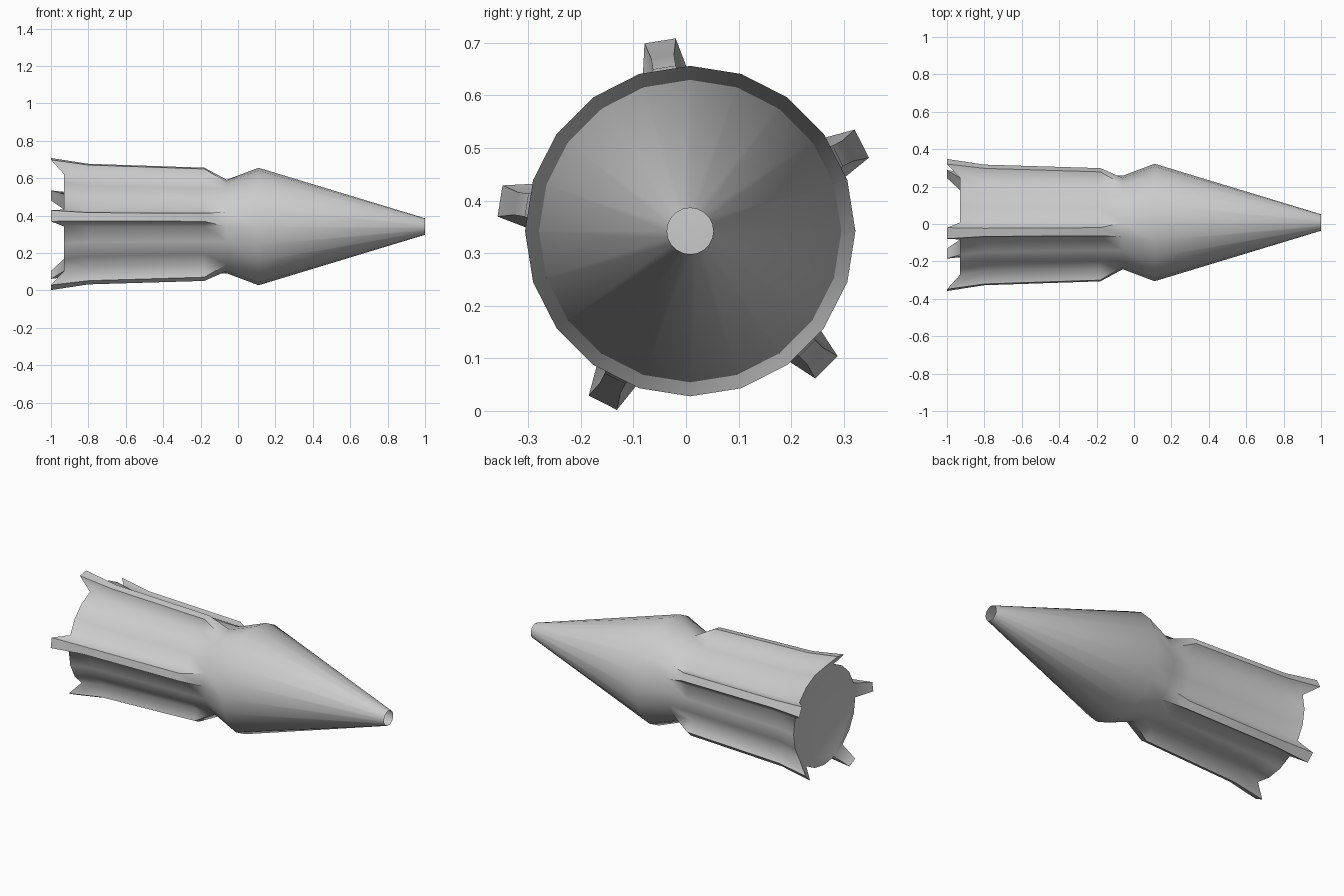
import bpy, bmesh
from math import sin, cos, radians

if "Cube" in bpy.data.objects:
    bpy.data.objects.remove(bpy.data.objects["Cube"])

SIDES = 20
CY, CZ = 0.008, 0.342
# hull profile from nose to tail: (x, radius)
PROFILE = [(1.0, 0.044), (0.11, 0.314), (-0.06, 0.25),
           (-0.18, 0.252), (-0.8, 0.27), (-0.93, 0.294)]
# outer edge of each fin: (x, distance from axis, half width)
FIN = [(-0.18, 0.315, 0.022), (-0.8, 0.336, 0.022), (-1.0, 0.366, 0.03)]
NECK = 2

bm = bmesh.new()


def point(x, radial, tangent, angle):
    a = radians(angle)
    return bm.verts.new((x, CY + radial * sin(a) + tangent * cos(a),
                         CZ + radial * cos(a) - tangent * sin(a)))


# hull rings
step = 360 / SIDES
rings = [[point(x, r, 0, k * step) for k in range(SIDES)] for x, r in PROFILE]
fin_slots = [3, 7, 11, 15, 19]

# hull skin, left open where fins rise from it
for i in range(len(rings) - 1):
    for k in range(SIDES):
        if i >= NECK and k in fin_slots:
            continue
        n = (k + 1) % SIDES
        bm.faces.new((rings[i][k], rings[i][n], rings[i + 1][n], rings[i + 1][k]))

# tail disc
bm.faces.new(rings[-1])

# five fins: front ramp, top, flanks and undercut tail
for k in fin_slots:
    n = (k + 1) % SIDES
    mid = (k + 0.5) * step
    left = [point(x, r, -w, mid) for x, r, w in FIN]
    right = [point(x, r, w, mid) for x, r, w in FIN]
    base_l = [ring[k] for ring in rings[NECK:]]
    base_r = [ring[n] for ring in rings[NECK:]]
    bm.faces.new((base_l[0], base_r[0], right[0], left[0]))
    for top, base in ((left, base_l), (right, base_r)):
        bm.faces.new((base[0], top[0], base[1]))
        for j in range(2):
            bm.faces.new((base[j + 1], top[j], top[j + 1], base[j + 2]))
    for j in range(2):
        bm.faces.new((left[j], right[j], right[j + 1], left[j + 1]))
    bm.faces.new((left[2], right[2], base_r[3], base_l[3]))

bmesh.ops.recalc_face_normals(bm, faces=bm.faces[:])
mesh = bpy.data.meshes.new("finned_hull")
bm.to_mesh(mesh)
bm.free()
hull = bpy.data.objects.new("finned_hull", mesh)
bpy.context.collection.objects.link(hull)
bpy.context.view_layer.objects.active = hull
hull.select_set(True)
bpy.ops.object.shade_smooth_by_angle(angle=radians(60))
